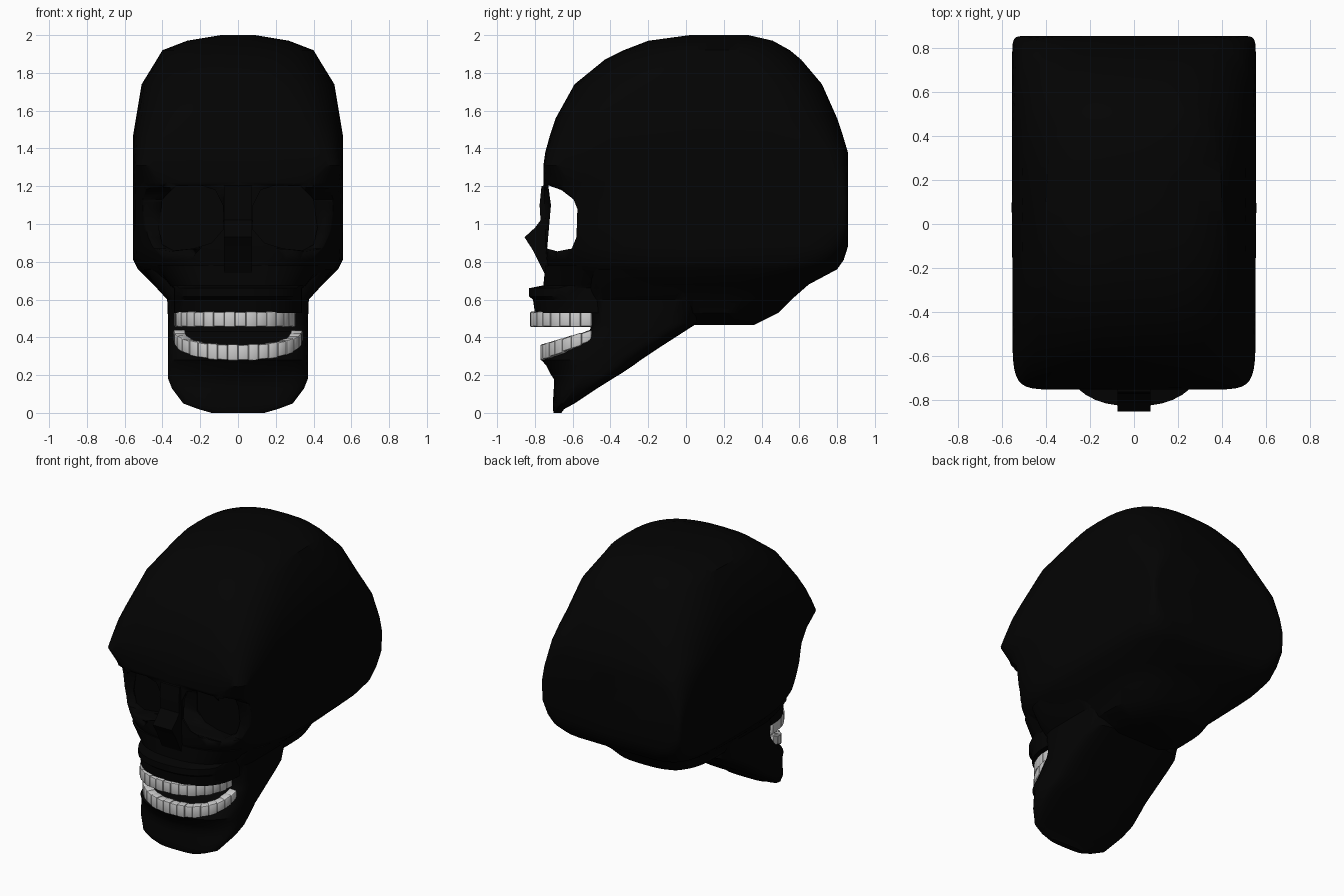
import bpy, bmesh, math
from mathutils import Matrix, Vector

if "Cube" in bpy.data.objects:
    bpy.data.objects.remove(bpy.data.objects["Cube"])

black = bpy.data.materials.new("black_bone")
black.diffuse_color = (0.001, 0.001, 0.001, 1)
black.use_nodes = True
black.node_tree.nodes["Principled BSDF"].inputs["Base Color"].default_value = black.diffuse_color


def make(name, bm, mat=None, angle=35):
    bmesh.ops.recalc_face_normals(bm, faces=bm.faces)
    me = bpy.data.meshes.new(name)
    bm.to_mesh(me)
    bm.free()
    ob = bpy.data.objects.new(name, me)
    bpy.context.collection.objects.link(ob)
    if mat:
        me.materials.append(mat)
    bpy.ops.object.select_all(action='DESELECT')
    ob.select_set(True)
    bpy.context.view_layer.objects.active = ob
    bpy.ops.object.shade_smooth_by_angle(angle=math.radians(angle))
    return ob


def spow(v, p):
    return math.copysign(abs(v) ** p, v)


def loft(name, rings, seg=40):
    """Stack of rounded rings: z, half width, front y, back y, front/back squareness."""
    bm = bmesh.new()
    loops = []
    for z, w, yf, yb, nf, nb in rings:
        mid, r = (yf + yb) / 2, (yb - yf) / 2
        loop = []
        for i in range(seg):
            a = 2 * math.pi * i / seg
            c, s = math.cos(a), math.sin(a)
            p = 2 / (nb if s > 0 else nf)
            loop.append(bm.verts.new((w * spow(c, p), mid + r * spow(s, p), z)))
        loops.append(loop)
    for a, b in zip(loops, loops[1:]):
        for i in range(seg):
            j = (i + 1) % seg
            bm.faces.new((a[i], a[j], b[j], b[i]))
    bm.faces.new(loops[0])
    bm.faces.new(loops[-1])
    return make(name, bm, black)


def prism(name, pts, axis, lo, hi):
    """Profile (y,z) pushed along x, or (x,z) pushed along y."""
    bm = bmesh.new()
    ends = [[bm.verts.new((t, u, v) if axis == 'x' else (u, t, v)) for u, v in pts] for t in (lo, hi)]
    n = len(pts)
    for i in range(n):
        j = (i + 1) % n
        bm.faces.new((ends[0][i], ends[0][j], ends[1][j], ends[1][i]))
    bm.faces.new(ends[0])
    bm.faces.new(ends[1])
    return make(name, bm, black)


def cut(ob, cutter):
    cutter.hide_render = True
    m = ob.modifiers.new("cut", 'BOOLEAN')
    m.object = cutter
    m.operation = 'DIFFERENCE'
    m.solver = 'EXACT'
    ob.modifiers.move(len(ob.modifiers) - 1, 0)
    bpy.context.view_layer.objects.active = ob
    bpy.ops.object.modifier_apply(modifier=m.name)
    bpy.data.objects.remove(cutter)


# Braincase with brow and cheekbones
cranium = loft("cranium", [
    (.465, .20, .0, .36, 3, 3), (.53, .33, -.30, .49, 3, 3),
    (.61, .37, -.52, .57, 3, 3.5), (.68, .45, -.66, .65, 2.7, 4),
    (.76, .53, -.735, .80, 2.7, 6), (.81, .555, -.74, .835, 3, 8),
    (.88, .557, -.745, .857, 3.4, 12), (.98, .555, -.745, .857, 4, 35),
    (1.12, .555, -.75, .857, 4.5, 40), (1.22, .555, -.755, .857, 6, 20),
    (1.31, .555, -.755, .857, 13, 11), (1.38, .555, -.745, .857, 9, 8),
    (1.47, .555, -.72, .83, 6.5, 5.5), (1.56, .54, -.69, .80, 5, 4.4),
    (1.74, .51, -.59, .72, 3.4, 3.4), (1.87, .43, -.43, .61, 2.9, 2.9),
    (1.92, .40, -.33, .55, 2.7, 2.7), (1.97, .27, -.2, .46, 2.5, 2.5),
    (2.0, .09, .02, .33, 2.3, 2.3)])

# Eye sockets: an opening across the face, one from each front, one at each outer rim
cut(cranium, prism("orbit_cutter", [
    (-.73, 1.205), (-.66, 1.18), (-.595, 1.13), (-.575, 1.08), (-.58, .93), (-.605, .87),
    (-.68, .855), (-.735, .87), (-.715, 1.1)], 'x', -.7, .7))
for s in (-1, 1):
    cut(cranium, prism("socket_cutter", [(s * x, z) for x, z in (
        (.08, .97), (.08, 1.1), (.12, 1.18), (.2, 1.205), (.33, 1.2), (.40, 1.13),
        (.42, .98), (.40, .89), (.34, .86), (.24, .87), (.14, .90))], 'y', -1, -.57))
    cut(cranium, prism("rim_cutter", [
        (-.9, 1.21), (-.66, 1.185), (-.59, 1.13), (-.58, .93), (-.61, .87), (-.68, .857), (-.9, .857)],
        'x', *sorted((s * .36, s * .7))))

# Nose bridge and tip
prism("nose", [(-.68, .74), (-.75, .74), (-.81, .86), (-.855, .93), (-.8, .98), (-.77, 1.02),
               (-.775, 1.1), (-.765, 1.2), (-.73, 1.21), (-.715, 1.1), (-.735, .87)], 'x', -.075, .075)

# Upper jaw with lip ledge
loft("upper_jaw", [
    (.53, .34, -.80, -.2, 2.3, 4), (.60, .34, -.81, -.2, 2.3, 4), (.615, .34, -.83, -.2, 2.4, 4),
    (.66, .34, -.83, -.2, 2.4, 4), (.675, .36, -.755, -.2, 2.4, 4), (.78, .44, -.745, -.2, 2.5, 4)])

# Lower jaw rising into the joint
loft("lower_jaw", [
    (0, .14, -.70, -.66, 2.3, 3), (.02, .21, -.705, -.645, 2.1, 3), (.05, .29, -.705, -.59, 2, 4),
    (.13, .35, -.70, -.47, 1.9, 5), (.18, .37, -.70, -.39, 1.9, 5), (.21, .37, -.72, -.34, 1.9, 5),
    (.25, .37, -.74, -.28, 2, 5), (.28, .37, -.765, -.24, 2.1, 5), (.34, .37, -.65, -.15, 3, 5),
    (.43, .37, -.51, -.01, 6, 5), (.475, .37, -.50, .06, 6, 5), (.60, .375, -.51, .1, 6, 5),
    (.66, .43, -.52, .1, 6, 5), (.76, .50, -.52, .1, 6, 5)])


def teeth(name, a, b, yc, cx, count, z_fun, h_fun):
    """Bevelled blocks spaced evenly along a rounded arch, sheared to follow its slope."""
    path = []
    for i in range(801):
        t = math.pi * i / 800
        path.append(Vector((cx + a * spow(math.cos(t), 2 / 2.3), yc - b * abs(math.sin(t)) ** (2 / 2.3), 0)))
    dist = [0]
    for p, q in zip(path, path[1:]):
        dist.append(dist[-1] + (q - p).length)
    step = dist[-1] / count

    def at(d):
        return path[min(range(801), key=lambda i: abs(dist[i] - d))]
    bm = bmesh.new()
    for k in range(count):
        p, q, c = at(k * step), at((k + 1) * step), at((k + .5) * step)
        d = (q - p).normalized()
        inward = Vector((-d.y, d.x, 0))
        if inward.dot(Vector((cx, yc, 0)) - c) < 0:
            inward = -inward
        pos = c + inward * .03
        pos.z = z_fun(c.y)
        m = Matrix.Translation(pos) @ Matrix.Rotation(math.atan2(d.y, d.x), 4, 'Z')
        m = m @ Matrix.Diagonal((step * .99, .06, h_fun(c.y) + .006 * (k % 2), 1))
        m[2][0] += z_fun(q.y) - z_fun(p.y)
        vs = bmesh.ops.create_cube(bm, size=1, matrix=m)['verts']
        bmesh.ops.bevel(bm, geom=list({e for v in vs for e in v.link_edges}), offset=.007,
                        segments=2, profile=.5, affect='EDGES')
    return make(name, bm, None, 40)


# Flat upper row and a lower row that climbs towards the back
teeth("upper_teeth", .32, .325, -.5, -.015, 18, lambda y: .495, lambda y: .076)
teeth("lower_teeth", .34, .27, -.5, 0, 18,
      lambda y: .32 + (y + .77) / .27 * .09, lambda y: .08 - (y + .77) / .27 * .025)
